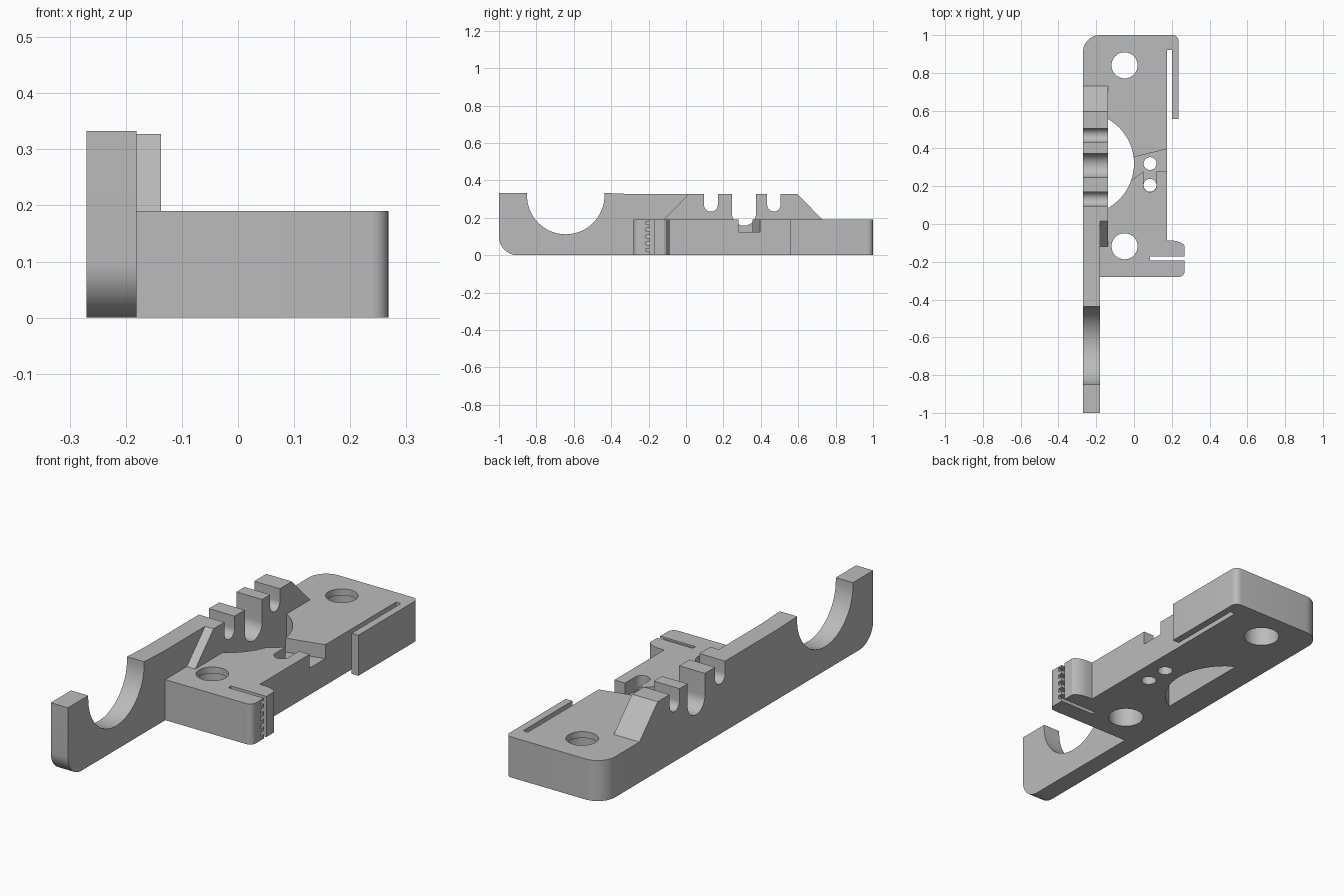
import bpy, bmesh, math

if "Cube" in bpy.data.objects:
    bpy.data.objects.remove(bpy.data.objects["Cube"])

grey = bpy.data.materials.new("plain grey")
grey.diffuse_color = (0.5, 0.5, 0.5, 1)
grey.use_nodes = True
grey.node_tree.nodes["Principled BSDF"].inputs["Base Color"].default_value = grey.diffuse_color


def arc(cx, cy, r, a0, a1, n=12):
    return [(cx + r * math.cos(math.radians(a0 + (a1 - a0) * i / n)),
             cy + r * math.sin(math.radians(a0 + (a1 - a0) * i / n))) for i in range(n + 1)]


def circle(cx, cy, r, n=48):
    return arc(cx, cy, r, 0, 360, n)[:-1]


def prism(name, pts, lo, hi, axis='z'):
    """Extrude an outline: 'z' takes (x, y) points, 'x' takes (y, z) points."""
    def put(p, h):
        return (p[0], p[1], h) if axis == 'z' else (h, p[0], p[1])
    bm = bmesh.new()
    a = [bm.verts.new(put(p, lo)) for p in pts]
    b = [bm.verts.new(put(p, hi)) for p in pts]
    n = len(pts)
    bm.faces.new(a[::-1])
    bm.faces.new(b)
    for i in range(n):
        bm.faces.new((a[i], a[(i + 1) % n], b[(i + 1) % n], b[i]))
    bmesh.ops.recalc_face_normals(bm, faces=bm.faces)
    me = bpy.data.meshes.new(name)
    bm.to_mesh(me)
    bm.free()
    me.materials.append(grey)
    ob = bpy.data.objects.new(name, me)
    bpy.context.collection.objects.link(ob)
    return ob


def combine(ob, other, op):
    m = ob.modifiers.new("bool", 'BOOLEAN')
    m.operation, m.solver, m.object = op, 'EXACT', other
    bpy.context.view_layer.objects.active = ob
    bpy.ops.object.modifier_apply(modifier=m.name)
    bpy.data.objects.remove(other)


H = 0.19
# Base plate with spring strip on the right and slotted clamp at the front
outline = ([(-0.27, -0.28)] + arc(0.238, -0.25, 0.03, -90, 0, 6)
           + [(0.268, -0.192), (0.085, -0.192), (0.085, -0.172), (0.268, -0.172),
              (0.268, -0.118)] + arc(0.2, -0.198, 0.11, 55, 90, 5)
           + [(0.175, -0.088), (0.175, 0.92), (0.2, 0.92), (0.2, 0.555), (0.235, 0.555)]
           + arc(0.205, 0.97, 0.03, 0, 90, 6) + arc(-0.18, 0.91, 0.09, 90, 180))
body = prism("carriage_plate", outline, 0, H)

# Long side wall with rounded end and round cradle
wall = (arc(-0.9, 0.1, 0.1, 180, 270) + [(0.73, 0), (0.73, H), (0.595, 0.327),
        (-0.29, 0.327), (-0.436, 0.333)] + arc(-0.643, 0.319, 0.207, 0, -180, 32)
        + [(-0.85, 0.333), (-1, 0.333)])
combine(body, prism("side_wall", wall, -0.27, -0.181, 'x'), 'UNION')

# Thicker middle of the wall with sloped ends
rib = [(-0.12, 0.05), (0.73, 0.05), (0.73, H), (0.595, 0.327), (0.015, 0.327), (-0.12, H)]
combine(body, prism("wall_rib", rib, -0.25, -0.137, 'x'), 'UNION')

# Half-moon opening through the plate
t = math.degrees(math.acos(0.133 / 0.27))
combine(body, prism("moon_cut", arc(-0.27, 0.32, 0.27, -t, t, 40), -0.1, 0.25), 'DIFFERENCE')

# Notches in the wall top
for y, r, zc in ((0.133, 0.037, 0.27), (0.31, 0.064, 0.222), (0.47, 0.036, 0.27)):
    pts = arc(y, zc, r, 180, 360, 20) + [(y + r, 0.5), (y - r, 0.5)]
    combine(body, prism("notch_cut", pts, -0.35, -0.12, 'x'), 'DIFFERENCE')

# Screw holes, wider from below
for y in (0.84, -0.118):
    combine(body, prism("hole_cut", circle(-0.05, y, 0.069), -0.1, 0.25), 'DIFFERENCE')
    combine(body, prism("bore_cut", circle(-0.05, y, 0.079), -0.1, 0.16), 'DIFFERENCE')

# Shallow pocket with two small through holes
pocket = ([(-0.02, 0.35), (0.21, 0.405), (0.21, 0.28), (0.12, 0.28)]
          + arc(0.085, 0.205, 0.035, 0, -180, 16) + [(0.05, 0.28), (-0.02, 0.225)])
combine(body, prism("pocket_cut", pocket, 0.125, 0.25), 'DIFFERENCE')
for y in (0.32, 0.205):
    combine(body, prism("pin_cut", circle(0.085, y, 0.034, 32), -0.1, 0.16), 'DIFFERENCE')

# Grip grooves along the clamp slot
for i in range(5):
    z = 0.019 + i * 0.036
    pts = [(-0.215, z), (-0.18, z), (-0.18, z + 0.018), (-0.215, z + 0.018)]
    combine(body, prism("groove_cut", pts, 0.09, 0.3, 'x'), 'DIFFERENCE')

bpy.ops.object.select_all(action='DESELECT')
body.select_set(True)
bpy.context.view_layer.objects.active = body
bpy.ops.object.shade_smooth_by_angle(angle=math.radians(25))
